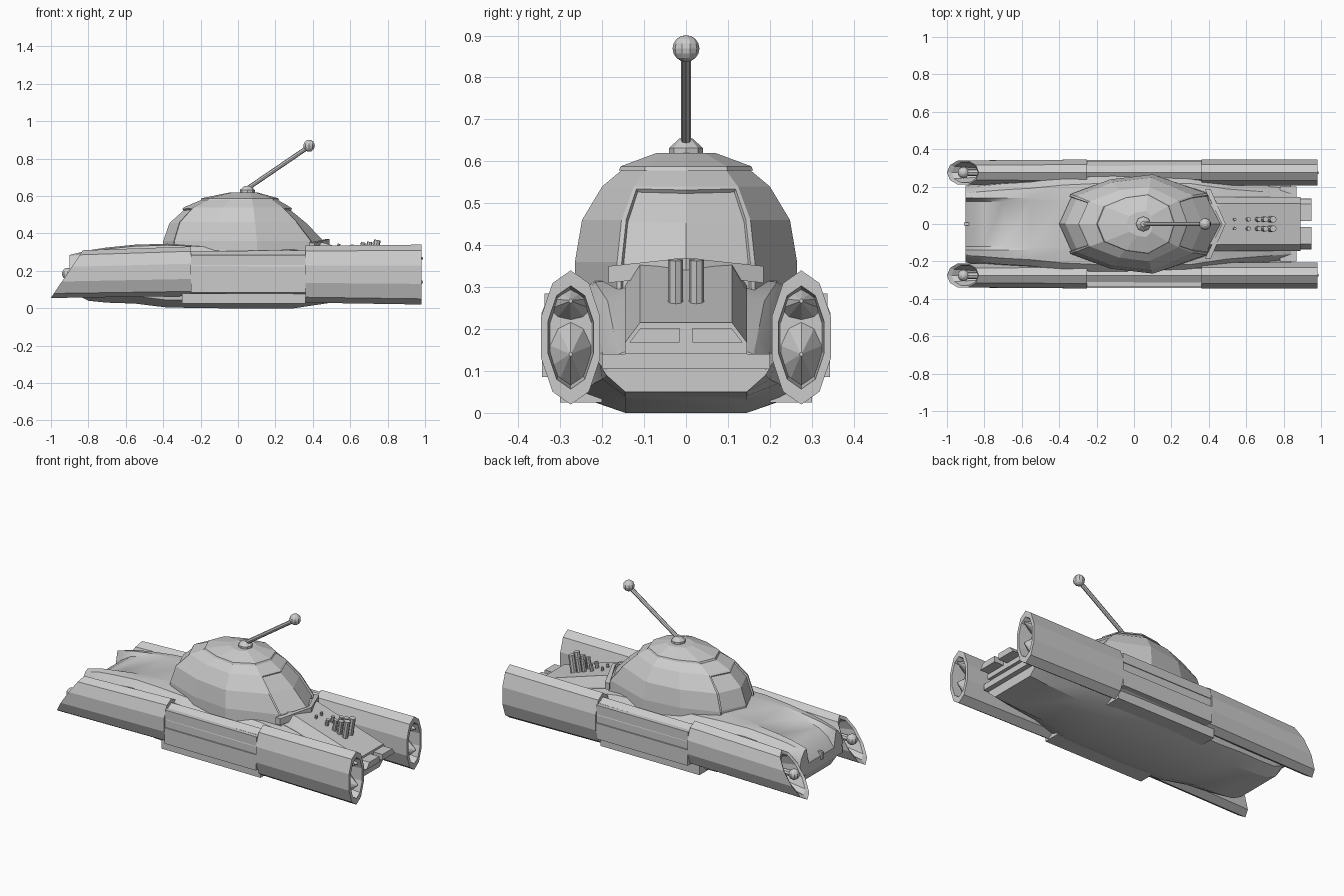
import bpy, bmesh, math
from mathutils import Vector

if "Cube" in bpy.data.objects:
    bpy.data.objects.remove(bpy.data.objects["Cube"])


def finish(name, bm, smooth=False):
    bmesh.ops.recalc_face_normals(bm, faces=bm.faces)
    me = bpy.data.meshes.new(name)
    bm.to_mesh(me)
    bm.free()
    ob = bpy.data.objects.new(name, me)
    bpy.context.collection.objects.link(ob)
    if smooth:
        bpy.context.view_layer.objects.active = ob
        ob.select_set(True)
        bpy.ops.object.shade_smooth_by_angle(angle=math.radians(28))
        ob.select_set(False)
    return ob


def loft(name, rings, caps=True, smooth=False):
    bm = bmesh.new()
    vs = [[bm.verts.new(p) for p in r] for r in rings]
    n = len(rings[0])
    for a, b in zip(vs, vs[1:]):
        for i in range(n):
            j = (i + 1) % n
            bm.faces.new((a[i], a[j], b[j], b[i]))
    if caps:
        bm.faces.new(vs[0])
        bm.faces.new(vs[-1])
    return finish(name, bm, smooth)


def box(name, x0, x1, y0, y1, z0, z1):
    return loft(name, [[(x, y0, z0), (x, y1, z0), (x, y1, z1), (x, y0, z1)] for x in (x0, x1)])


def rod(name, a, b, r1, r2, n=8):
    a, b = Vector(a), Vector(b)
    q = (b - a).to_track_quat('Z', 'Y')
    ring = lambda c, r: [c + q @ Vector((r * math.cos(2 * math.pi * i / n), r * math.sin(2 * math.pi * i / n), 0)) for i in range(n)]
    return loft(name, [ring(a, r1), ring(b, r2)])


def ball(name, c, r):
    bm = bmesh.new()
    bmesh.ops.create_uvsphere(bm, u_segments=10, v_segments=8, radius=r)
    bmesh.ops.translate(bm, verts=bm.verts, vec=c)
    return finish(name, bm)


# Hull: lofted from nose to tail, with the hood panel dipping at the nose
def hull_ring(x, w, zc, zs, zm, zb):
    half = [(.12, zc), (.14, zs), (w * .85, zs - .008), (w, zs - .045), (w + .015, zm), (w, zb + .04), (.145, zb)]
    return [(x, y, z) for y, z in half] + [(x, -y, z) for y, z in reversed(half)]


loft("hull", [hull_ring(*s) for s in (
    (-.9, .19, .19, .285, .19, .13),
    (-.86, .2, .245, .295, .18, .07),
    (-.8, .205, .283, .31, .17, .04),
    (-.7, .215, .312, .325, .16, .03),
    (-.55, .225, .337, .34, .16, .025),
    (-.38, .245, .345, .345, .16, .004),
    (-.1, .26, .34, .335, .15, 0),
    (.3, .255, .33, .32, .15, 0),
    (.5, .22, .28, .275, .14, .03),
    (.72, .2, .19, .19, .13, .04),
    (.84, .19, .148, .148, .115, .05))], smooth=True)
box("front_bumper", -.9, -.86, -.2, .2, .13, .17)
box("nose_fin", -.91, -.85, -.008, .008, .17, .215)
box("tail_ledge", .78, .87, -.2, .2, .105, .14)

# Sloping engine deck behind the dome
deck = lambda x, zt, zm, zb: [(x, -.11, zt), (x, .11, zt), (x, .145, zm), (x, .145, zb), (x, -.145, zb), (x, -.11 - .035, zm)]
loft("engine_deck", [deck(.36, .365, .31, .15), deck(.46, .35, .29, .15), deck(.89, .215, .168, .14)])
for s in (-1, 1):
    loft("tail_exhaust", [[(x, s * .015, .168), (x, s * .135, .168), (x, s * .108, .203), (x, s * .015, .203)] for x in (.86, .95)])
    for x, r, top in ((.53, .008, .345), (.605, .011, .34), (.66, .013, .352), (.695, .015, .355), (.735, .018, .365)):
        rod("deck_piston", (x - .01, s * .025, .24), (x + .01, s * .025, top), r, r)

# Dome: rings of a ten-sided plan; front and rear panes are sunk
PLAN = [(-1, 0), (-.85, .6), (-.4, .9), (.1, 1), (.8, .62), (1, 0),
        (.8, -.62), (.1, -1), (-.4, -.9), (-.85, -.6)]
LEVELS = [(.27, -.41, .49, .265), (.36, -.41, .47, .265), (.46, -.375, .375, .248),
          (.54, -.29, .28, .2), (.59, -.17, .195, .14), (.615, -.04, .1, .07)]


def dome_ring(z, xl, xr, yh, k=1.0, dz=0):
    c = .06
    return [(c + k * (px * (xr - c) if px > 0 else -px * (xl - c)), k * py * yh, z + dz) for px, py in PLAN]


dome = loft("dome", [dome_ring(*l) for l in LEVELS])
bm = bmesh.new()
bm.from_mesh(dome.data)
for lo, hi in ((-1, -.25), (.3, 1)):
    pane = [f for f in bm.faces if len(f.verts) == 4 and f.calc_center_median().z < .57
            and (f.normal.x < -.62 if lo < 0 else f.normal.x > .55)
            and lo < f.calc_center_median().x < hi]
    bmesh.ops.inset_region(bm, faces=pane, thickness=.012, depth=0)
    bmesh.ops.inset_region(bm, faces=pane, thickness=.001, depth=-.01)
bm.to_mesh(dome.data)
bm.free()
loft("dome_cap", [dome_ring(.578, -.2, .22, .16), dome_ring(.588, -.195, .215, .156), dome_ring(.62, -.04, .1, .07)])
loft("dome_rear_lip", [[(.38, s * .185, z) for s in (1,) for z in (.31, .35)] + [(.41, .185, .35), (.41, .185, .31)],
                       [(.47, 0, .33), (.47, 0, .37), (.49, 0, .37), (.49, 0, .33)],
                       [(.38, -.185, .31), (.38, -.185, .35), (.41, -.185, .35), (.41, -.185, .31)]])

# Antenna
rod("antenna_base", (.05, 0, .61), (.05, 0, .632), .04, .04)
rod("antenna_collar", (.05, 0, .632), (.05, 0, .655), .04, .015)
rod("antenna_rod", (.05, 0, .64), (.38, 0, .865), .012, .012)
ball("antenna_ball", (.38, 0, .869), .032)


# Side pods: ten-sided tubes with a slanted open nose and a hollow tail
def pod_ring(x, y, z0, z1, ry, k=1.0, slant=0):
    zc, rz = (z0 + z1) / 2, (z1 - z0) / 2
    pts = []
    for i in range(10):
        a = math.radians(90 + 36 * i)
        z = rz * k * math.sin(a)
        pts.append((x + slant * z, y + ry * k * math.cos(a), zc + z))
    return pts


for s in (-1, 1):
    y = s * .275
    loft("pod_front", [pod_ring(-.8, y, .055, .31, .068, .6, .3), pod_ring(-.905, y, .055, .31, .068, .82, .67),
                       pod_ring(-.915, y, .055, .31, .068, 1, .67), pod_ring(-.25, y, .065, .33, .073)])
    loft("pod_middle", [pod_ring(-.27, y, .075, .305, .064), pod_ring(.38, y, .06, .31, .064)])
    loft("pod_rear", [pod_ring(.36, y, .03, .335, .073), pod_ring(.98, y, .02, .34, .074),
                      pod_ring(.98, y, .02, .34, .074, .77), pod_ring(.9, y, .02, .34, .074, .7)])
    ya, yb = s * .29, s * .343
    box("pod_lower_skirt", -.25, .36, ya, yb, .085, .18)
    box("pod_upper_strip", -.25, .36, ya, s * .338, .23, .285)
    # Lamp in the nose, twin spikes in the tail
    rod("lamp_stem", (-.8, y, .185), (-.9, y, .185), .018, .018)
    ball("lamp_ball", (-.912, y, .185), .031)
    for z0, z1, tip in ((.05, .22, .14), (.22, .3, .267)):
        loft("tail_spike", [pod_ring(.895, y, z0, z1, .054), pod_ring(.988, y, tip - .005, tip + .005, .004)])
    # Keel edge under each pod
    box("keel_edge", -.3, .36, s * .2, s * .3, .025, .08)
